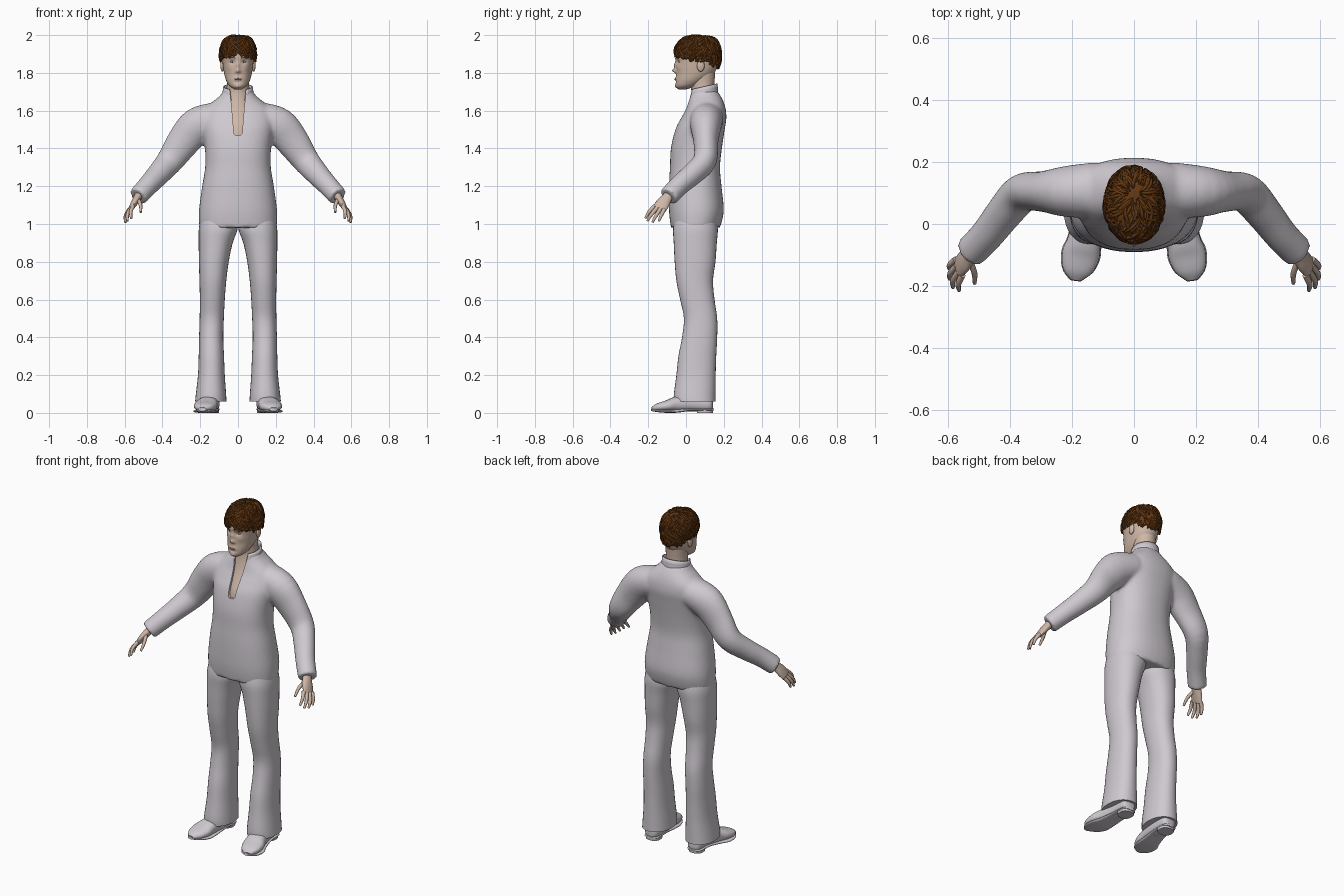
import bpy, bmesh, math, random
from mathutils import Vector
from mathutils.bvhtree import BVHTree

if "Cube" in bpy.data.objects:
    bpy.data.objects.remove(bpy.data.objects["Cube"])
random.seed(4)

def material(name, rgb):
    m = bpy.data.materials.new(name)
    m.diffuse_color = (*rgb, 1)
    m.use_nodes = True
    m.node_tree.nodes["Principled BSDF"].inputs["Base Color"].default_value = m.diffuse_color
    return m

CLOTH = material("pale_cloth", (0.62, 0.585, 0.63))
SKIN = material("skin", (0.62, 0.47, 0.385))
HAIR = material("brown_hair", (0.13, 0.04, 0.006))
EYE = material("eye_white", (0.60, 0.57, 0.55))
IRIS = material("iris", (0.16, 0.14, 0.13))
LIP = material("lips", (0.50, 0.32, 0.27))

def finish(name, bm, mat):
    bmesh.ops.recalc_face_normals(bm, faces=bm.faces)
    me = bpy.data.meshes.new(name)
    bm.to_mesh(me)
    bm.free()
    ob = bpy.data.objects.new(name, me)
    bpy.context.collection.objects.link(ob)
    me.materials.append(mat)
    smooth(ob)
    return ob

def activate(ob):
    bpy.ops.object.select_all(action='DESELECT')
    ob.select_set(True)
    bpy.context.view_layer.objects.active = ob

def smooth(ob, angle=50):
    activate(ob)
    bpy.ops.object.shade_smooth_by_angle(angle=math.radians(angle))

def modify(ob, kind, **settings):
    activate(ob)
    m = ob.modifiers.new(kind, kind)
    for k, v in settings.items():
        setattr(m, k, v)
    bpy.ops.object.modifier_apply(modifier=m.name)

def mirror(ob):
    modify(ob, 'MIRROR', use_mirror_merge=False)

def join(name, obs):
    activate(obs[0])
    for o in obs:
        o.select_set(True)
    bpy.ops.object.join()
    obs[0].name = name
    return obs[0]

def spline(rows, steps):
    """Catmull-Rom through rows of numbers."""
    out = []
    for i in range(len(rows) - 1):
        a, b, c, d = (rows[max(0, min(len(rows) - 1, i + k))] for k in (-1, 0, 1, 2))
        for s in range(steps):
            t = s / steps
            out.append([0.5 * (2*q + (r-p)*t + (2*p-5*q+4*r-s_)*t*t + (3*q-p-3*r+s_)*t**3)
                        for p, q, r, s_ in zip(a, b, c, d)])
    return out + [list(rows[-1])]

def loft(name, rows, mat, n=28, steps=4, ref=None, power=2.0):
    """Rows are x, y, z, radius, radius; level rings unless ref gives a side direction."""
    rows = spline(rows, steps)
    bm = bmesh.new()
    rings = []
    for i, (x, y, z, ra, rb) in enumerate(rows):
        u, v = Vector((1, 0, 0)), Vector((0, 1, 0))
        if ref:
            t = Vector(rows[min(i+1, len(rows)-1)][:3]) - Vector(rows[max(i-1, 0)][:3])
            t.normalize()
            u = Vector(ref)
            u = (u - u.dot(t) * t).normalized()
            v = t.cross(u)
        ring = []
        for k in range(n):
            a = math.tau * k / n
            c, s = math.cos(a), math.sin(a)
            c, s = (math.copysign(abs(w) ** (2 / power), w) for w in (c, s))
            ring.append(bm.verts.new(Vector((x, y, z)) + u*c*max(ra, .001) + v*s*max(rb, .001)))
        rings.append(ring)
    for r, q in zip(rings, rings[1:]):
        for k in range(n):
            bm.faces.new((r[k], r[(k+1) % n], q[(k+1) % n], q[k]))
    bm.faces.new(rings[0][::-1])
    bm.faces.new(rings[-1])
    return finish(name, bm, mat)

def upright(rows):
    """z, front y, back y, half width -> loft rows centred on x = 0."""
    return [(0, (f+b)/2, z, w, (b-f)/2) for z, f, b, w in rows]

def ball(name, loc, size, mat):
    bm = bmesh.new()
    bmesh.ops.create_uvsphere(bm, u_segments=16, v_segments=10, radius=1)
    for v in bm.verts:
        v.co = Vector([c*s + l for c, s, l in zip(v.co, size, loc)])
    return finish(name, bm, mat)

# Shirt: body and sleeves fused into one smooth surface
body = loft("shirt", upright([
    (.98, -.08, .18, .205), (1.07, -.09, .20, .207), (1.2, -.09, .188, .19), (1.3, -.085, .18, .174),
    (1.4, -.08, .19, .175), (1.5, -.057, .205, .188), (1.56, -.027, .214, .19), (1.61, 0, .21, .175),
    (1.65, .012, .198, .13), (1.68, .02, .182, .095), (1.705, .025, .166, .078)]), CLOTH, 40, power=2.3)
sleeve = loft("sleeve", [
    (.12, .11, 1.56, .09, .085), (.215, .105, 1.52, .083, .097), (.29, .105, 1.435, .066, .088),
    (.36, .10, 1.335, .062, .072), (.42, .035, 1.265, .058, .062), (.475, -.035, 1.205, .054, .055),
    (.53, -.092, 1.145, .053, .052)], CLOTH, ref=(0, 1, 0))
mirror(sleeve)
shirt = join("shirt", [body, sleeve])
modify(shirt, 'REMESH', mode='VOXEL', voxel_size=.01, use_smooth_shade=True)
modify(shirt, 'SMOOTH', iterations=6, factor=.5)

# Neck slit cut into the shirt front
half = [(.022, 1.48), (.027, 1.55), (.035, 1.64), (.046, 1.70), (.06, 1.76)]
outline = half + [(-x, z) for x, z in half[::-1]] + [(-.012, 1.468), (.012, 1.468)]
bm = bmesh.new()
face = bm.faces.new([bm.verts.new((x, -.2, z)) for x, z in outline])
ext = bmesh.ops.extrude_face_region(bm, geom=[face])['geom']
bmesh.ops.translate(bm, vec=(0, .25, 0), verts=[g for g in ext if isinstance(g, bmesh.types.BMVert)])
cutter = finish("slit_cutter", bm, CLOTH)
modify(shirt, 'BOOLEAN', operation='DIFFERENCE', object=cutter, solver='EXACT')
bpy.data.objects.remove(cutter)
smooth(shirt)

# Standing collar, open at the front
bm = bmesh.new()
grid = []
for j in range(5):
    t = j / 4
    gap = math.radians(26 + 10*t)
    row = []
    for k in range(37):
        a = -math.pi/2 + gap + (math.tau - 2*gap) * k/36
        rear = (math.sin(a) + 1) / 2
        r = .083 - .008*t
        row.append(bm.verts.new((r*math.cos(a), .092 + r*math.sin(a)*.95, 1.655 + t*(.055 + .033*rear))))
    grid.append(row)
for r, q in zip(grid, grid[1:]):
    for k in range(36):
        bm.faces.new((r[k], r[k+1], q[k+1], q[k]))
modify(finish("collar", bm, CLOTH), 'SOLIDIFY', thickness=.007, offset=0)

# Trouser legs
mirror(loft("trouser_leg", [
    (.1, .05, 1.06, .09, .10), (.104, .05, .98, .103, .118), (.118, .049, .9, .09, .114),
    (.128, .048, .8, .079, .108), (.133, .046, .7, .071, .097), (.136, .06, .6, .066, .091),
    (.139, .077, .5, .064, .088), (.142, .072, .4, .064, .093), (.141, .06, .3, .067, .10),
    (.141, .053, .2, .071, .104), (.143, .046, .1, .08, .11), (.144, .046, .06, .083, .11)], CLOTH, 32, power=2.2))

# Shoes: upper, sole and heel
mirror(loft("shoe_upper", [
    (.143, .142, .05, .018, .025), (.143, .125, .05, .042, .042), (.145, .04, .052, .048, .044),
    (.16, -.05, .046, .054, .04), (.172, -.10, .037, .061, .03), (.183, -.15, .029, .048, .021),
    (.188, -.18, .021, .018, .009)], CLOTH, 24, ref=(1, 0, 0), power=2.4))
mirror(loft("shoe_sole", [
    (.143, .145, .018, .02, .007), (.143, .125, .018, .044, .007), (.148, .04, .018, .046, .007),
    (.16, -.05, .01, .056, .009), (.172, -.10, .008, .064, .008), (.184, -.15, .011, .05, .007),
    (.189, -.183, .016, .018, .006)], CLOTH, 24, ref=(1, 0, 0), power=3))
mirror(loft("shoe_heel", [(.143, .1, 0, .042, .042), (.143, .1, .022, .044, .044)], CLOTH, 24, 1, power=2.5))

# Hands: palm, four fingers and thumb
parts = [loft("palm", [(.515, -.078, 1.172, .026, .022), (.53, -.098, 1.142, .028, .021),
                       (.55, -.122, 1.11, .037, .018), (.568, -.141, 1.078, .036, .012)],
              SKIN, 16, ref=(0, 1, 0))]
digits = [((.555, -.165, 1.095), (.568, -.195, 1.065), (.565, -.215, 1.03)),
          ((.566, -.152, 1.086), (.585, -.183, 1.05), (.585, -.205, 1.015)),
          ((.573, -.135, 1.08), (.594, -.16, 1.042), (.596, -.178, 1.008)),
          ((.576, -.115, 1.077), (.595, -.132, 1.044), (.598, -.143, 1.014)),
          ((.532, -.115, 1.135), (.516, -.158, 1.10), (.515, -.192, 1.062))]
for a, b, c in digits:
    parts.append(loft("finger", [(*a, .011, .011), (*b, .0095, .0095), (*c, .006, .006)],
                      SKIN, 10, ref=(.3, .8, -.3)))
mirror(join("hand", parts))

# Neck and the chest seen through the slit
loft("neck_and_chest", upright([
    (1.44, -.055, .10, .08), (1.5, -.044, .10, .08), (1.55, -.02, .10, .08), (1.6, .004, .12, .08),
    (1.65, .02, .14, .07), (1.70, .028, .15, .063), (1.74, .024, .15, .059), (1.80, .02, .155, .06)]), SKIN)

# Head, with features raised and sunk by soft bumps
skull = [(1.712, -.038, .0, .018), (1.73, -.054, .055, .045), (1.76, -.055, .105, .063),
         (1.80, -.052, .15, .074), (1.85, -.053, .17, .081), (1.90, -.055, .176, .085),
         (1.94, -.046, .17, .08), (1.97, -.015, .145, .06), (1.986, .03, .10, .028)]
head = loft("head", upright(skull), SKIN, 72, 8, power=2.1)
bumps = [(0, 1.812, .009, .011, -.022), (0, 1.84, .008, .017, -.012), (.012, 1.806, .006, .006, -.006),
         (.031, 1.858, .014, .010, .011), (.03, 1.883, .02, .007, -.004), (.045, 1.825, .016, .014, -.003),
         (0, 1.768, .018, .008, -.005), (0, 1.752, .018, .005, .004), (0, 1.727, .016, .01, -.006)]
for v in head.data.vertices:
    if v.co.y < .02:
        x, z = v.co.x, v.co.z
        v.co.y += sum(h * math.exp(-((abs(x)-bx)/sx)**2 - ((z-bz)/sz)**2) for bx, bz, sx, sz, h in bumps)

# Ears, eyes, brows and lips
mirror(ball("ear", (.083, .078, 1.838), (.010, .02, .032), SKIN))
mirror(ball("eyeball", (.031, -.031, 1.858), (.012, .008, .006), EYE))
mirror(ball("iris", (.031, -.0375, 1.858), (.0045, .0025, .0045), IRIS))
mirror(loft("brow", [(.014, -.055, 1.877, .002, .002), (.03, -.052, 1.882, .003, .003),
                     (.048, -.042, 1.878, .002, .002)], IRIS, 8, ref=(0, 1, 0)))
ball("lips", (0, -.056, 1.767), (.02, .006, .005), LIP)

# Hair cap: enlarged skull trimmed along an uneven hairline
def hairline(p):
    if p.y < .02:
        return 1.905 - abs(p.x) * .2
    return 1.875 - max(0, p.y - .08) * .45

cap = loft("hair_cap", upright([(z + (.008 if z > 1.96 else 0), f-.006, b+.009, w+.009) for z, f, b, w in skull]),
           HAIR, 48, 6)
bm = bmesh.new()
bm.from_mesh(cap.data)
tree = BVHTree.FromBMesh(bm)
drop = [f for f in bm.faces if (c := f.calc_center_median()).z < hairline(c) + random.uniform(-.006, .006)]
bmesh.ops.delete(bm, geom=drop, context='FACES')
bm.to_mesh(cap.data)
bm.free()

# Locks swept from the crown over the cap
core = Vector((0, .06, 1.89))
crown = Vector((.02, .35, 1)).normalized()
side = Vector((1, 0, 0))
side = (side - side.dot(crown) * crown).normalized()
fore = crown.cross(side)
cu = bpy.data.curves.new("hair_locks", 'CURVE')
cu.dimensions = '3D'
cu.bevel_depth = .006
cu.bevel_resolution = 0
cu.use_fill_caps = True
for i in range(420):
    a, phi = random.uniform(.1, 1.85), random.uniform(0, math.tau)
    drift, lift = random.uniform(-.13, .13), random.uniform(-.002, .004)
    pts = []
    for k in range(6):
        t, f = a + k*.1, phi + drift*k
        d = crown*math.cos(t) + (side*math.cos(f) + fore*math.sin(f))*math.sin(t)
        hit, normal, *_ = tree.ray_cast(core, d)
        if hit is None or hit.z < hairline(hit) - .018:
            break
        pts.append(hit + d*lift)
    if len(pts) < 3:
        continue
    sp = cu.splines.new('POLY')
    sp.points.add(len(pts) - 1)
    for k, p in enumerate(pts):
        sp.points[k].co = (*p, 1)
        sp.points[k].radius = .25 + .75*math.sin(math.pi * (k+.4) / len(pts))
locks = bpy.data.objects.new("hair_locks", cu)
bpy.context.collection.objects.link(locks)
cu.materials.append(HAIR)
activate(locks)
bpy.ops.object.convert(target='MESH')
